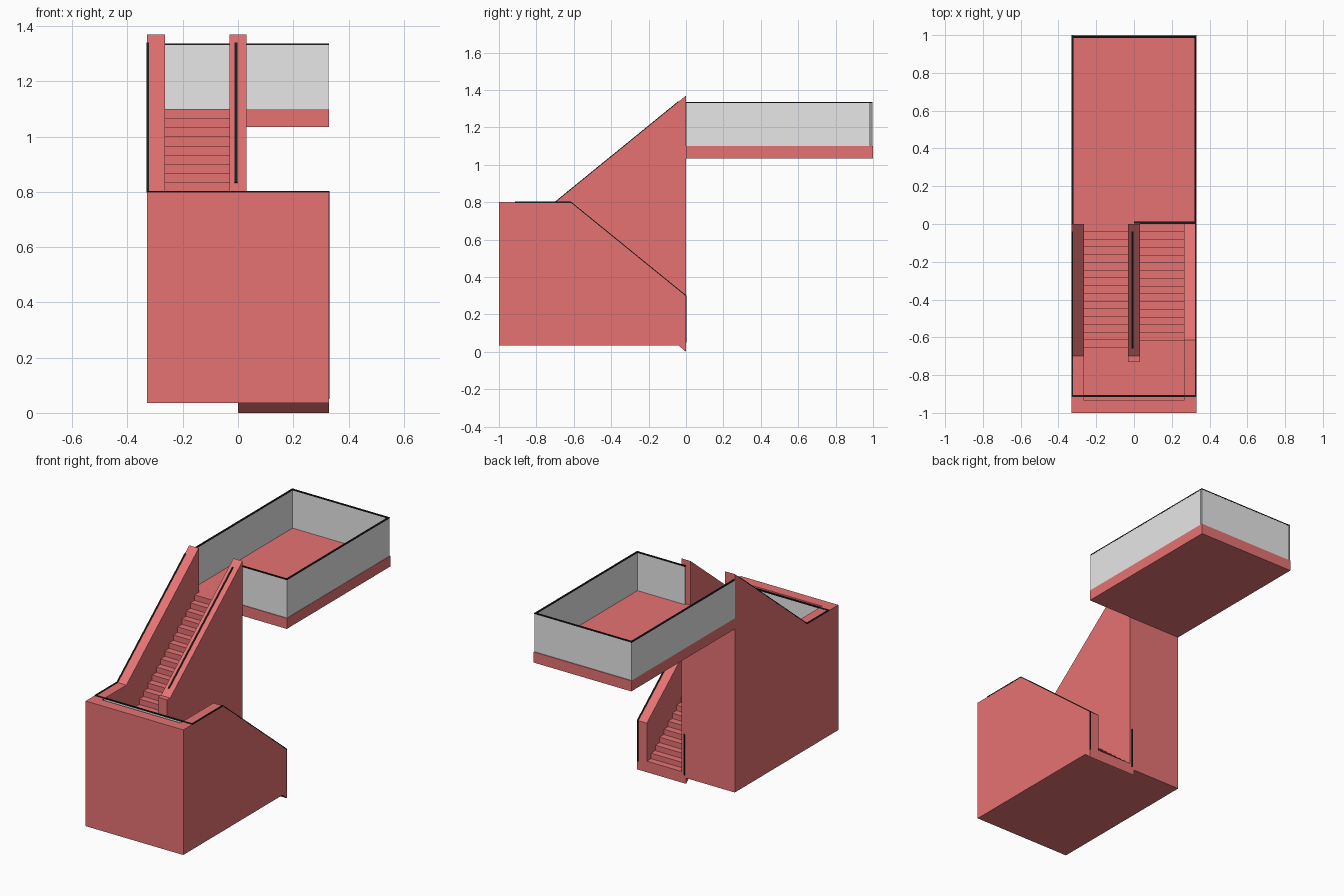
import bpy, bmesh

if "Cube" in bpy.data.objects:
    bpy.data.objects.remove(bpy.data.objects["Cube"])

def material(name, rgb):
    m = bpy.data.materials.new(name)
    m.diffuse_color = (*rgb, 1)
    m.use_nodes = True
    m.node_tree.nodes["Principled BSDF"].inputs["Base Color"].default_value = m.diffuse_color
    return m

RED = material("brick red", (0.80, 0.17, 0.17))
GREY = material("pale grey panel", (0.80, 0.80, 0.80))
BLACK = material("black rail", (0.012, 0.012, 0.012))

def prism(name, profile, x0, x1, mat):
    """Extrude a (y, z) profile along x."""
    bm = bmesh.new()
    face = bm.faces.new([bm.verts.new((x0, y, z)) for y, z in profile])
    ext = bmesh.ops.extrude_face_region(bm, geom=[face])
    moved = [v for v in ext["geom"] if isinstance(v, bmesh.types.BMVert)]
    bmesh.ops.translate(bm, verts=moved, vec=(x1 - x0, 0, 0))
    bmesh.ops.recalc_face_normals(bm, faces=bm.faces)
    mesh = bpy.data.meshes.new(name)
    bm.to_mesh(mesh)
    bm.free()
    mesh.materials.append(mat)
    ob = bpy.data.objects.new(name, mesh)
    bpy.context.collection.objects.link(ob)
    return ob

def box(name, x, y, z, mat):
    return prism(name, [(y[0], z[0]), (y[0], z[1]), (y[1], z[1]), (y[1], z[0])], x[0], x[1], mat)

def rail(name, path, x0, x1):
    """Thin strip lying on a (y, z) path."""
    t = 0.003
    prism(name, [(y, z + t) for y, z in path] + [(y, z - t) for y, z in reversed(path)], x0, x1, BLACK)

W, IN, MID = 0.33, 0.265, 0.031      # outer, inner and middle wall x positions
BASE, LAND, TOP, WALL = 0.035, 0.567, 1.10, 0.80
GO, RISE, N = 0.041, 0.0333, 16      # tread depth, riser height, steps per flight
FRONT = -0.935                       # inside of the front parapet

# Parapet walls
prism("left_wall", [(-1, BASE), (-1, WALL), (-0.70, WALL), (0, 1.37), (0, BASE)], -W, -IN, RED)
prism("middle_wall", [(-0.73, BASE), (-0.73, WALL), (-0.70, WALL), (0, 1.37), (0, BASE)], -MID, MID, RED)
prism("right_wall", [(-1, BASE), (-1, WALL), (-0.615, WALL), (0, 0.30), (0, 0), (-GO, BASE)], IN, W, RED)
prism("middle_wall_foot", [(-GO, BASE), (0, BASE), (0, 0)], 0, MID, RED)
box("front_wall", (-IN, IN), (-1, FRONT), (BASE, WALL), RED)

# Upper flight, rising towards the back
upper = [(FRONT, BASE), (FRONT, LAND)]
for k in range(N):
    y = -GO * (N - k)
    upper += [(y, LAND + RISE * k), (y, LAND + RISE * (k + 1))]
upper += [(0, TOP), (0, BASE)]
prism("upper_flight", upper, -IN, -MID, RED)

# Lower flight, rising towards the front
lower = [(FRONT, BASE), (FRONT, LAND)]
for k in range(N - 1):
    y = -GO * (N - 1 - k)
    lower += [(y, LAND - RISE * k), (y, LAND - RISE * (k + 1))]
lower += [(0, LAND - RISE * (N - 1)), (0, 0), (-GO, BASE)]
prism("lower_flight", lower, MID, IN, RED)
box("landing_middle", (-MID, MID), (FRONT, -0.73), (BASE, LAND), RED)

# Upper platform
box("platform", (-W, W), (0, 1), (1.035, TOP), RED)

# Platform guard panels with dark top caps
R = 1.335
for name, x, y in (("left", (-0.33, -0.322), (0, 0.997)), ("right", (0.32, 0.328), (0.004, 0.985)),
                   ("back", (-0.322, 0.328), (0.987, 0.995)), ("front", (0, 0.32), (0.004, 0.012))):
    box(name + "_guard_panel", x, y, (TOP, R - 0.004), GREY)
    box(name + "_guard_cap", (x[0] - 0.001, x[1] + 0.001), (y[0] - 0.001, y[1] + 0.001), (R - 0.004, R + 0.002), BLACK)

# Landing guard behind the front parapet
box("landing_panel", (-IN, IN), (-0.914, -0.906), (LAND, WALL - 0.003), GREY)
box("landing_cap", (-W, W), (-0.915, -0.905), (WALL - 0.003, WALL + 0.003), BLACK)

# Rails lying on the wall tops
rail("left_rail", [(-0.915, WALL), (-0.70, WALL), (-GO, 1.337)], -0.331, -0.322)
rail("middle_rail", [(-0.66, 0.833), (-GO, 1.337)], -0.012, -0.002)
rail("right_rail", [(-0.915, WALL), (-0.615, WALL), (0, 0.30)], 0.322, 0.331)

# Dark panel ends at the foot of the lower flight
for name, x in (("middle", 0.008), ("right", 0.322)):
    box(name + "_panel_end", (x, x + 0.009), (-0.004, 0.002), (0.05, 0.30), BLACK)
